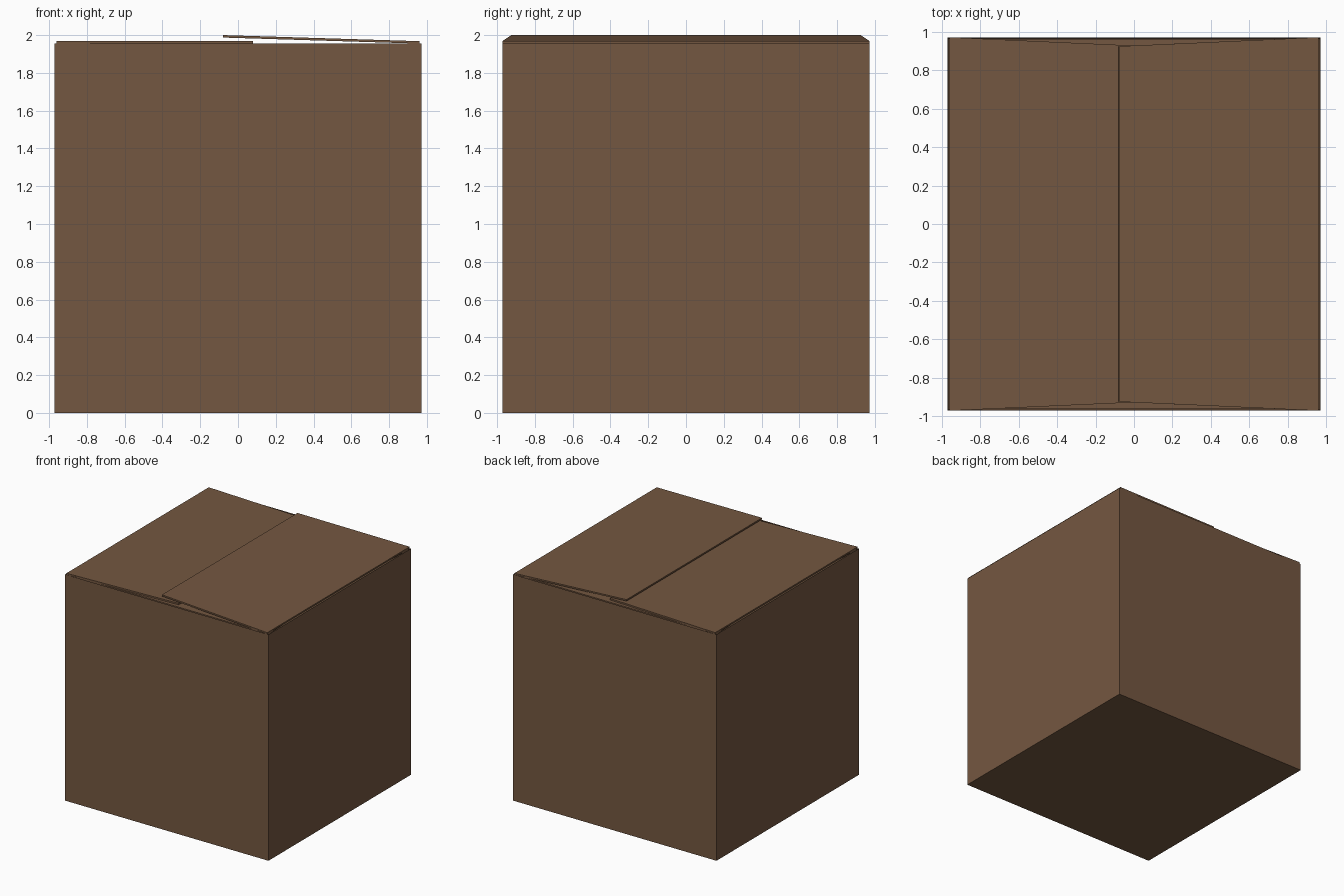
import bpy, bmesh, math
from mathutils import Matrix

if "Cube" in bpy.data.objects:
    bpy.data.objects.remove(bpy.data.objects["Cube"])

card = bpy.data.materials.new("brown cardboard")
card.diffuse_color = (0.175, 0.096, 0.052, 1)
card.use_nodes = True
card.node_tree.nodes["Principled BSDF"].inputs["Base Color"].default_value = card.diffuse_color

H = 0.972    # half width of the box
TOP = 1.955  # height of the walls
T = 0.013    # board thickness


def finish(name, bm):
    bmesh.ops.recalc_face_normals(bm, faces=bm.faces)
    me = bpy.data.meshes.new(name)
    bm.to_mesh(me)
    bm.free()
    me.materials.append(card)
    ob = bpy.data.objects.new(name, me)
    bpy.context.collection.objects.link(ob)
    return ob


# Open box: cube with its top inset and pushed down to make walls
bm = bmesh.new()
bmesh.ops.create_cube(bm, size=1, matrix=Matrix.Translation((0, 0, TOP / 2)) @ Matrix.Diagonal((2 * H, 2 * H, TOP, 1)))
lid = max(bm.faces, key=lambda f: f.calc_center_median().z)
bmesh.ops.inset_region(bm, faces=[lid], thickness=T)
bmesh.ops.translate(bm, verts=lid.verts, vec=(0, 0, T - TOP))
finish("box_body", bm)


def flap(name, angle, hinge, length, z, tilt=0.0, half=H, tip=0.925):
    """Tapered board, hinged on one edge and pointing towards the middle."""
    bm = bmesh.new()
    outline = [(0, -half), (-length, -tip), (-length, tip), (0, half)]
    face = bm.faces.new([bm.verts.new((x, y, 0)) for x, y in outline])
    ext = bmesh.ops.extrude_face_region(bm, geom=[face])
    top = [v for v in ext["geom"] if isinstance(v, bmesh.types.BMVert)]
    bmesh.ops.translate(bm, verts=top, vec=(0, 0, T))
    bm.transform(Matrix.Rotation(angle, 4, 'Z') @ Matrix.Translation((hinge, 0, z))
                 @ Matrix.Rotation(tilt, 4, 'Y'))
    finish(name, bm)


# Inner flaps from front and back, folded flat inside the rim
flap("back_inner_flap", math.pi / 2, H - T, 0.95, TOP - T, half=H - T, tip=0.9)
flap("front_inner_flap", -math.pi / 2, H - T, 0.95, TOP - T, half=H - T, tip=0.9)

# Outer flaps: left lies flat, right overlaps it and lifts a little
flap("left_outer_flap", math.pi, 0.96, 1.04, TOP)
flap("right_outer_flap", 0, 0.96, 1.04, TOP, tilt=math.atan2(0.032, 1.04))
